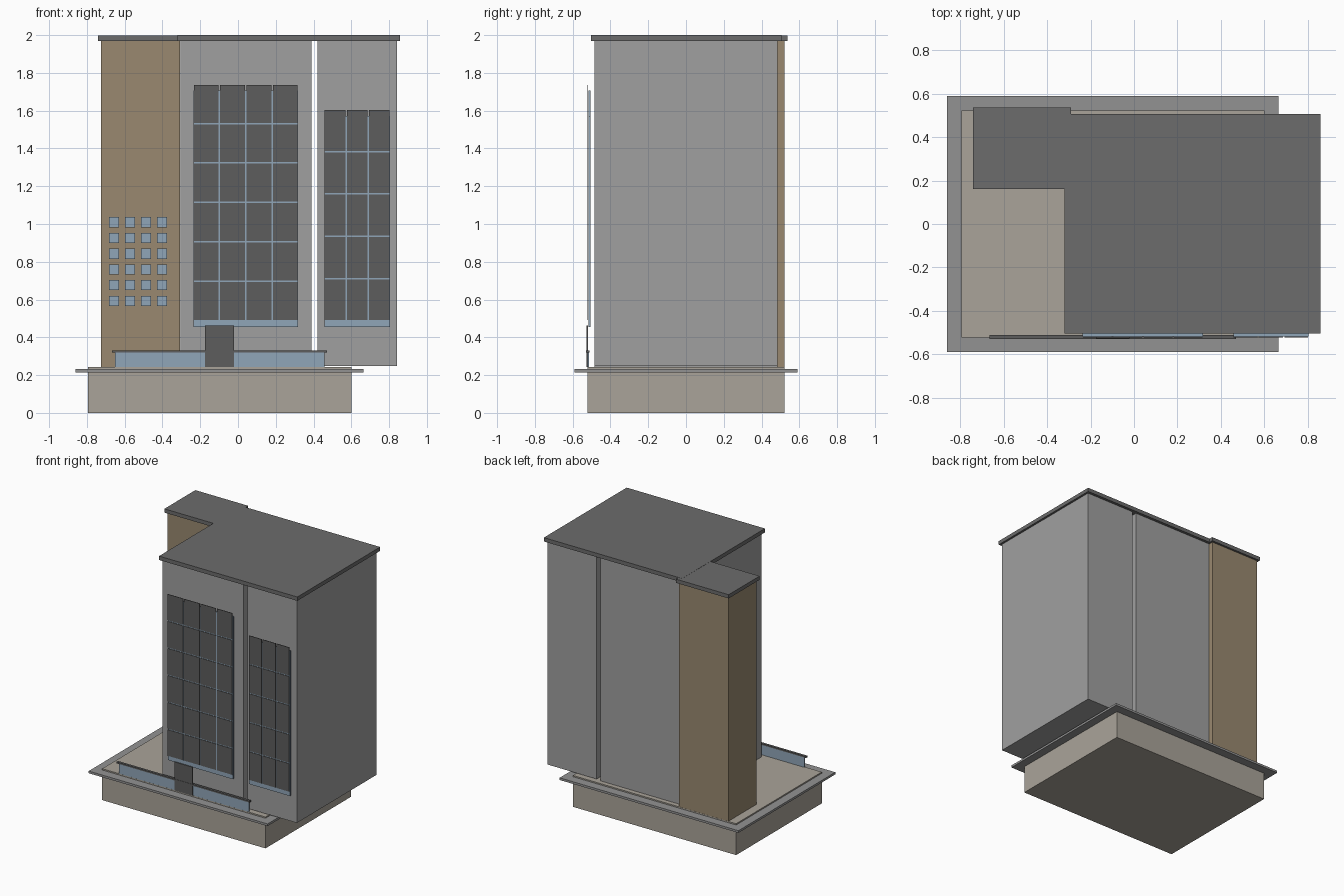
import bpy, bmesh

if "Cube" in bpy.data.objects:
    bpy.data.objects.remove(bpy.data.objects["Cube"])


def material(name, rgb):
    m = bpy.data.materials.new(name)
    m.diffuse_color = (*rgb, 1)
    m.use_nodes = True
    m.node_tree.nodes["Principled BSDF"].inputs["Base Color"].default_value = m.diffuse_color
    return m


STONE = material("stone", (0.40, 0.37, 0.32))
TRIM = material("trim_grey", (0.29, 0.29, 0.29))
CONCRETE = material("concrete", (0.35, 0.35, 0.35))
TAN = material("tan_cladding", (0.32, 0.25, 0.16))
DARK = material("dark_panel", (0.11, 0.11, 0.11))
ROOF = material("roof_grey", (0.15, 0.15, 0.15))
GLASS = material("blue_glass", (0.28, 0.38, 0.48))


def boxes(name, specs, mat):
    """One object made of boxes given as (x0, x1, y0, y1, z0, z1)."""
    bm = bmesh.new()
    for x0, x1, y0, y1, z0, z1 in specs:
        for v in bmesh.ops.create_cube(bm, size=1)["verts"]:
            v.co = (x1 if v.co.x > 0 else x0,
                    y1 if v.co.y > 0 else y0,
                    z1 if v.co.z > 0 else z0)
    me = bpy.data.meshes.new(name)
    bm.to_mesh(me)
    bm.free()
    me.materials.append(mat)
    ob = bpy.data.objects.new(name, me)
    bpy.context.collection.objects.link(ob)
    return ob


def grid(x0, px, nx, w, z0, pz, nz, h, y0, y1):
    """Regular grid of boxes on a front-facing wall."""
    return [(x0 + i * px, x0 + i * px + w, y0, y1, z0 + j * pz, z0 + j * pz + h)
            for i in range(nx) for j in range(nz)]


def curtain_wall(name, x0, x1, top, nx, nz):
    """Glass sheet with dark panels in front, set slightly higher."""
    boxes(name + "_glass", [(x0, x1, -0.517, -0.505, 0.456, top - 0.03)], GLASS)
    gap, bottom = 0.008, 0.491
    px = (x1 - x0 + gap - 0.004) / nx
    pz = (top - bottom + gap) / nz
    boxes(name + "_panels", grid(x0 + 0.002, px, nx, px - gap,
                                 bottom, pz, nz, pz - gap, -0.522, -0.518), DARK)


# podium and its projecting ledge
boxes("podium", [(-0.793, 0.60, -0.522, 0.522, 0, 0.242)], STONE)
boxes("podium_ledge", [(-0.86, 0.665, -0.59, 0.59, 0.215, 0.232)], TRIM)

# towers, with an open slot between the two grey ones
boxes("main_tower", [(-0.305, 0.388, -0.485, 0.485, 0.242, 1.97)], CONCRETE)
boxes("side_tower", [(0.422, 0.842, -0.485, 0.485, 0.247, 1.97)], CONCRETE)
boxes("rear_tan_tower", [(-0.726, -0.306, 0.175, 0.521, 0.242, 1.97)], TAN)

# roof slabs
boxes("main_roof", [(-0.321, 0.858, -0.503, 0.506, 1.97, 2.0)], ROOF)
boxes("rear_roof", [(-0.74, -0.29, 0.16, 0.537, 1.97, 1.999)], ROOF)

# small windows on the tan tower
boxes("small_windows", grid(-0.683, 0.0845, 4, 0.054,
                            0.566, 0.0833, 6, 0.054, 0.167, 0.178), GLASS)

# curtain walls
curtain_wall("main_facade", -0.236, 0.318, 1.737, 4, 6)
curtain_wall("side_facade", 0.457, 0.804, 1.603, 3, 5)

# entrance glazing, canopy and door
boxes("entrance_glass", [(-0.65, 0.457, -0.5215, -0.514, 0.14, 0.32)], GLASS)
boxes("entrance_canopy", [(-0.666, 0.47, -0.529, -0.51, 0.32, 0.331)], DARK)
boxes("entrance_door", [(-0.174, -0.02, -0.527, -0.52, 0.242, 0.462)], DARK)
